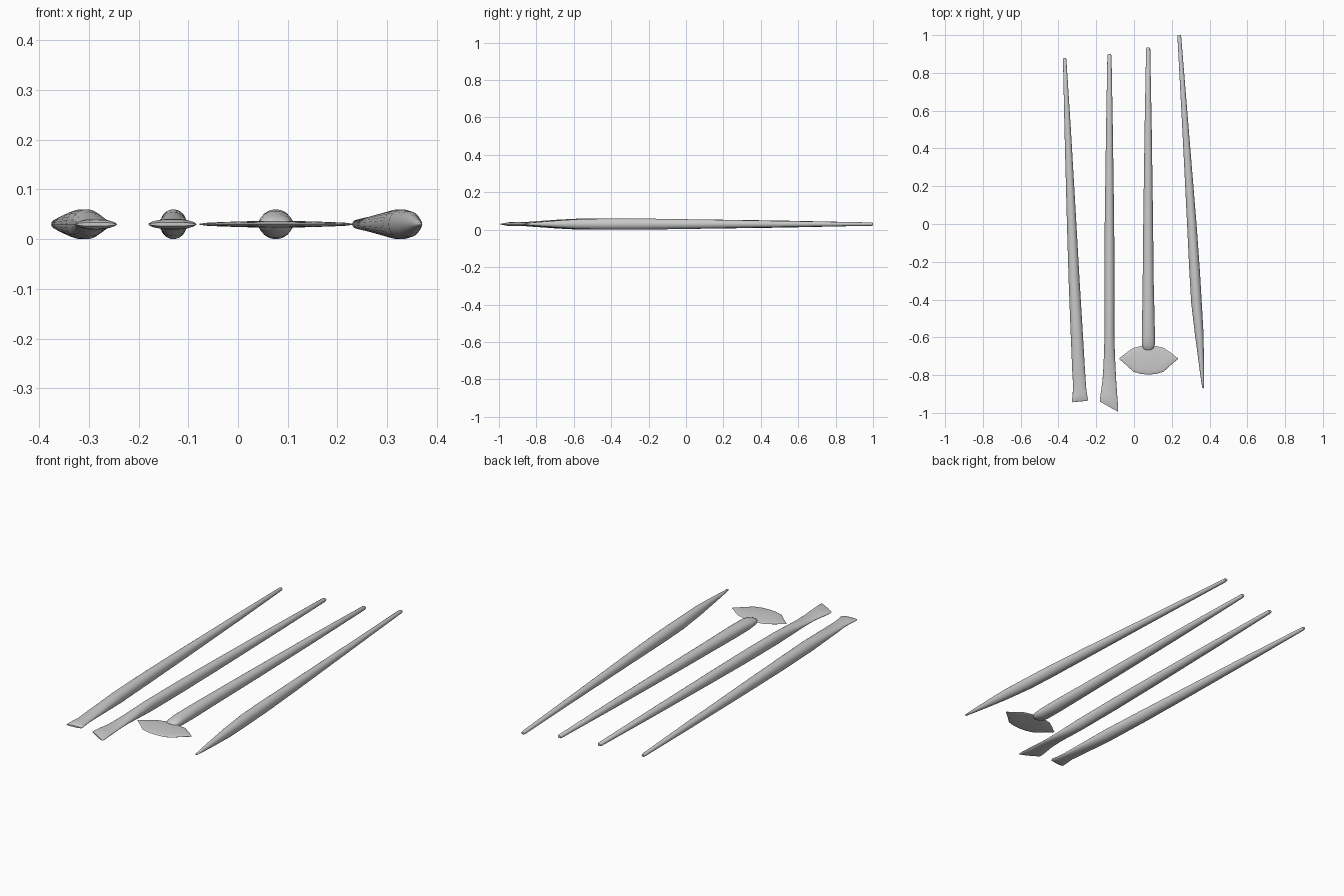
import bpy, bmesh, math

Z = 0.03
SIDES = 24


def loft(name, sections, along_x=False):
    """Elliptical sections: (station, centre, half width, half height, slant)."""
    bm = bmesh.new()
    rings = []
    for t, c, w, h, slant in sections:
        ring = []
        for i in range(SIDES):
            a = 2 * math.pi * i / SIDES
            u = math.cos(a)
            v = (c + w * u, t + slant * u)
            x, y = (v[1], v[0]) if along_x else v
            ring.append(bm.verts.new((x, y, Z + h * math.sin(a))))
        rings.append(ring)
    for a, b in zip(rings, rings[1:]):
        for i in range(SIDES):
            j = (i + 1) % SIDES
            bm.faces.new((a[i], a[j], b[j], b[i]))
    bm.faces.new(rings[0])
    bm.faces.new(rings[-1])
    bmesh.ops.recalc_face_normals(bm, faces=bm.faces)
    me = bpy.data.meshes.new(name)
    bm.to_mesh(me)
    bm.free()
    ob = bpy.data.objects.new(name, me)
    bpy.context.collection.objects.link(ob)
    bpy.context.view_layer.objects.active = ob
    ob.select_set(True)
    bpy.ops.object.shade_smooth_by_angle(angle=math.radians(50))
    ob.select_set(False)
    return ob


# Straight chisel tool, leaning left at the top
loft("square_chisel_tool", [
    (0.88, -0.367, 0.006, 0.006, 0), (0.872, -0.367, 0.009, 0.009, 0),
    (0.50, -0.351, 0.017, 0.017, 0), (0.0, -0.330, 0.025, 0.026, 0),
    (-0.30, -0.317, 0.029, 0.030, 0), (-0.56, -0.304, 0.032, 0.030, 0),
    (-0.68, -0.298, 0.033, 0.024, 0), (-0.78, -0.293, 0.034, 0.017, 0),
    (-0.86, -0.288, 0.034, 0.011, 0), (-0.90, -0.287, 0.038, 0.011, 0),
    (-0.93, -0.286, 0.042, 0.009, 0.004), (-0.94, -0.286, 0.040, 0.004, 0.004)])

# Skewed chisel tool
loft("skew_chisel_tool", [
    (0.90, -0.13, 0.008, 0.006, 0), (0.892, -0.13, 0.011, 0.010, 0),
    (0.50, -0.13, 0.018, 0.018, 0), (0.0, -0.13, 0.025, 0.026, 0),
    (-0.30, -0.13, 0.027, 0.030, 0), (-0.56, -0.13, 0.026, 0.030, 0),
    (-0.66, -0.13, 0.028, 0.024, 0), (-0.76, -0.130, 0.032, 0.014, 0),
    (-0.84, -0.130, 0.037, 0.008, -0.008), (-0.90, -0.131, 0.043, 0.011, -0.018),
    (-0.945, -0.132, 0.048, 0.010, -0.024), (-0.967, -0.133, 0.048, 0.004, -0.027)])

# Handle of the crescent blade tool
loft("crescent_tool_handle", [
    (0.935, 0.075, 0.007, 0.006, 0), (0.927, 0.075, 0.011, 0.010, 0),
    (0.50, 0.075, 0.019, 0.019, 0), (0.0, 0.075, 0.026, 0.026, 0),
    (-0.30, 0.075, 0.029, 0.029, 0), (-0.50, 0.076, 0.033, 0.030, 0),
    (-0.60, 0.076, 0.035, 0.027, 0), (-0.64, 0.076, 0.034, 0.020, 0),
    (-0.66, 0.076, 0.027, 0.012, 0), (-0.668, 0.076, 0.015, 0.006, 0)])

# Leaf-shaped blade, mirrored about the handle
half = [(0.155, -0.713, 0.003, 0.001), (0.14, -0.714, 0.014, 0.003),
        (0.12, -0.714, 0.031, 0.004), (0.08, -0.719, 0.063, 0.0055),
        (0.04, -0.720, 0.074, 0.0065)]
stations = ([(-d, y, w, h) for d, y, w, h in half] + [(0, -0.720, 0.077, 0.007)]
            + half[::-1])
loft("crescent_tool_blade",
     [(0.077 + d, y, w, h, 0) for d, y, w, h in stations], along_x=True)

# Pointed needle tool, leaning left at the top
loft("pointed_tool", [
    (1.0, 0.240, 0.008, 0.006, 0), (0.99, 0.240, 0.010, 0.009, 0),
    (0.50, 0.273, 0.017, 0.017, 0), (0.0, 0.306, 0.025, 0.026, 0),
    (-0.25, 0.321, 0.028, 0.030, 0), (-0.42, 0.331, 0.028, 0.030, 0),
    (-0.58, 0.345, 0.023, 0.026, 0), (-0.70, 0.354, 0.016, 0.018, 0),
    (-0.80, 0.361, 0.010, 0.010, 0), (-0.865, 0.366, 0.005, 0.004, 0),
    (-0.872, 0.367, 0.001, 0.001, 0)])
